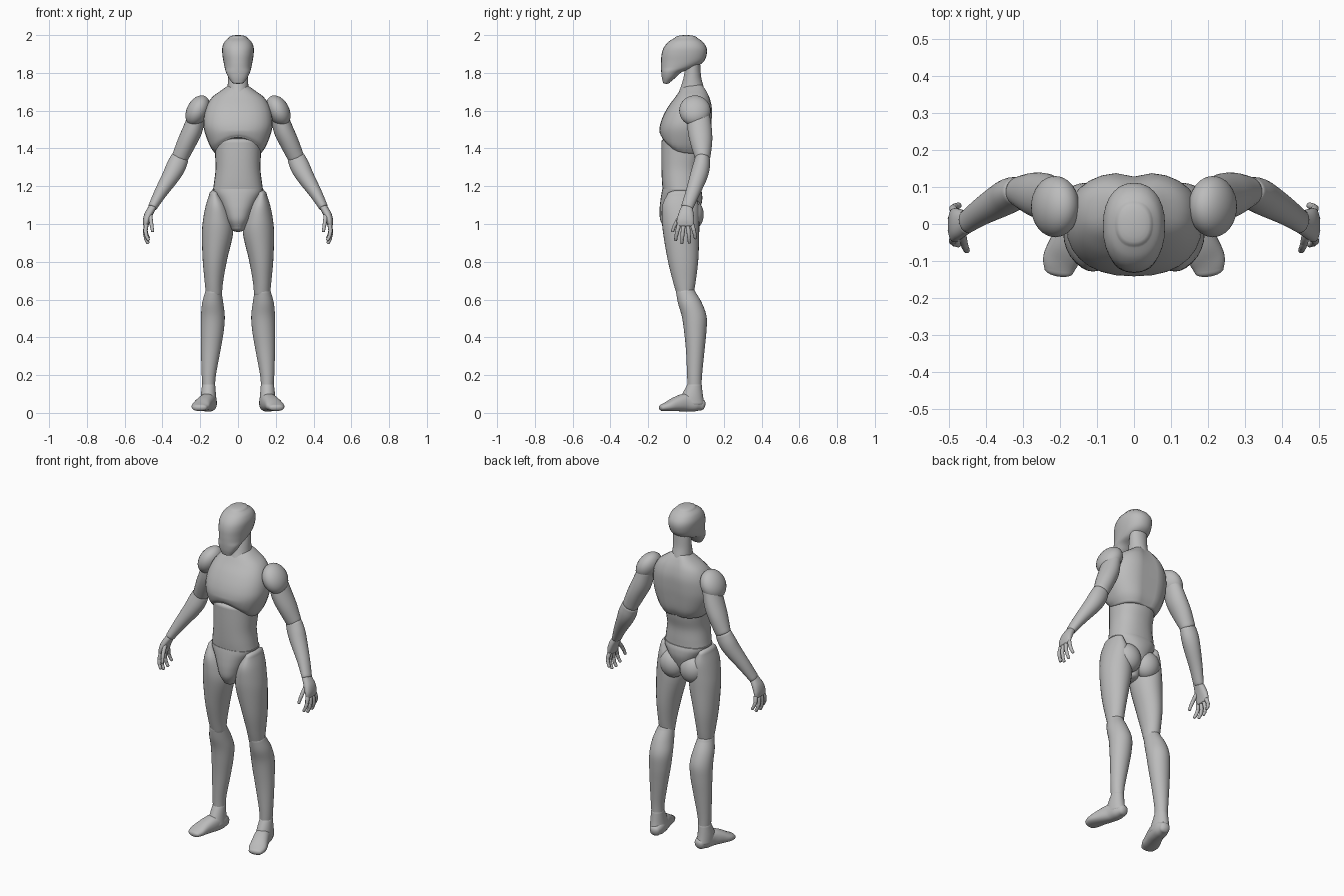
import bpy, bmesh, math
from mathutils import Vector, Matrix

if "Cube" in bpy.data.objects:
    bpy.data.objects.remove(bpy.data.objects["Cube"])

GREY = (0.5, 0.5, 0.5, 1)
mat = bpy.data.materials.new("plain grey")
mat.use_nodes = True
mat.diffuse_color = GREY
bsdf = mat.node_tree.nodes["Principled BSDF"]
bsdf.inputs["Base Color"].default_value = GREY
bsdf.inputs["Roughness"].default_value = 0.6
UP = Vector((0, 0, 1))
DEPTH = Vector((0, 1, 0))


def finish(name, bm):
    bmesh.ops.recalc_face_normals(bm, faces=bm.faces)
    mesh = bpy.data.meshes.new(name)
    bm.to_mesh(mesh)
    bm.free()
    mesh.materials.append(mat)
    obj = bpy.data.objects.new(name, mesh)
    bpy.context.collection.objects.link(obj)
    bpy.ops.object.select_all(action='DESELECT')
    obj.select_set(True)
    bpy.context.view_layer.objects.active = obj
    bpy.ops.object.shade_smooth_by_angle(angle=math.radians(50))


def smooth_path(rings, steps):
    """Catmull-Rom interpolation of whole ring tuples."""
    out = []
    for i in range(len(rings) - 1):
        a, b, c, d = (rings[max(0, min(len(rings) - 1, i + k))] for k in (-1, 0, 1, 2))
        for s in range(steps):
            t = s / steps
            out.append([q + t / 2 * (r - p + t * (2 * p - 5 * q + 4 * r - w + t * (3 * (q - r) + w - p)))
                        for p, q, r, w in zip(a, b, c, d)])
    return out + [list(rings[-1])]


def loft(name, rings, side=1, axis=None, hint=DEPTH, caps=(0.02, 0.02),
         power=1.0, segs=28, steps=5, shape=None):
    """Skin rings of (x, y, z, half width, half depth), with domed ends."""
    path = smooth_path(rings, steps)
    pts = [Vector(r[:3]) for r in path]
    last = len(path) - 1
    sections = []
    for i, r in enumerate(path):
        t = axis or (pts[min(i + 1, last)] - pts[max(i - 1, 0)]).normalized()
        sections.append((pts[i], t, r[3], r[4]))
    domes = []
    for (c, t, w, d), reach in ((sections[0], -caps[0]), (sections[-1], caps[1])):
        angles = [math.pi / 2 * k / 5 for k in range(1, 5)]
        domes.append([(c + t * reach * math.sin(a), t, w * math.cos(a), d * math.cos(a)) for a in angles])
    poles = [sections[0][0] - sections[0][1] * caps[0], sections[-1][0] + sections[-1][1] * caps[1]]
    sections = domes[0][::-1] + sections + domes[1]

    bm = bmesh.new()

    def vert(p):
        p = shape(p) if shape else p
        return bm.verts.new((p.x * side, p.y, p.z))

    loops = []
    for c, t, w, d in sections:
        u = (hint - t * hint.dot(t)).normalized()
        v = u.cross(t)
        loop = []
        for k in range(segs):
            a = math.tau * k / segs
            ca, sa = math.cos(a), math.sin(a)
            loop.append(vert(c + v * w * math.copysign(abs(ca) ** power, ca)
                             + u * d * math.copysign(abs(sa) ** power, sa)))
        loops.append(loop)
    ends = [vert(p) for p in poles]
    for k in range(segs):
        n = (k + 1) % segs
        for a, b in zip(loops, loops[1:]):
            bm.faces.new((a[k], a[n], b[n], b[k]))
        bm.faces.new((ends[0], loops[0][n], loops[0][k]))
        bm.faces.new((ends[1], loops[-1][k], loops[-1][n]))
    finish(name, bm)


def stack(name, slabs, **kw):
    """Upright loft from slabs of (z, x min, x max, y min, y max)."""
    rings = [((a + b) / 2, (c + d) / 2, z, (b - a) / 2, (d - c) / 2) for z, a, b, c, d in slabs]
    loft(name, rings, axis=UP, **kw)


def centred(slabs):
    return [(z, -w, w, a, b) for z, w, a, b in slabs]


def ellipsoid(name, centre, radii, side, tilt=0):
    bm = bmesh.new()
    m = (Matrix.Translation(centre) @ Matrix.Rotation(math.radians(tilt), 4, 'Y')
         @ Matrix.Diagonal((*radii, 1)))
    bmesh.ops.create_uvsphere(bm, u_segments=28, v_segments=18, radius=1, matrix=m)
    bmesh.ops.scale(bm, vec=(side, 1, 1), verts=bm.verts)
    finish(name, bm)


def clamp(v):
    return max(0.0, min(1.0, v))


def chest_shape(p):
    # raised rib arch in front, spine groove behind
    arch = clamp(1 - (p.x / 0.14) ** 2) * clamp(-p.y / 0.09) * clamp((1.5 - p.z) / 0.12)
    groove = 0.014 * math.exp(-(p.x / 0.035) ** 2) * clamp(p.y / 0.1)
    return Vector((p.x, p.y - groove, p.z + 0.085 * arch))


# Head and neck
stack("head", centred([
    (1.75, .032, -.122, -.085), (1.775, .05, -.128, -.055), (1.805, .064, -.131, -.02),
    (1.83, .071, -.132, .05), (1.86, .077, -.132, .094), (1.9, .083, -.129, .11),
    (1.935, .083, -.117, .108), (1.965, .071, -.092, .088), (1.985, .05, -.06, .06)]),
    caps=(0.008, 0.015), power=0.9)
stack("neck", centred([(1.69, .06, -.042, .1), (1.73, .055, -.026, .092),
                       (1.78, .053, -.012, .08), (1.85, .053, 0, .075)]))

# Torso
stack("chest", centred([
    (1.375, .125, -.128, .105), (1.42, .152, -.137, .125), (1.5, .18, -.141, .136),
    (1.56, .182, -.126, .141), (1.62, .168, -.095, .141), (1.67, .138, -.058, .13),
    (1.71, .085, -.03, .113), (1.735, .05, -.008, .098)]),
    caps=(0.006, 0.005), power=0.85, shape=chest_shape)
stack("abdomen", centred([
    (1.17, .134, -.122, .075), (1.22, .127, -.127, .075), (1.29, .119, -.13, .075),
    (1.36, .121, -.131, .09), (1.44, .125, -.13, .1)]), power=0.88)
stack("pelvis", centred([
    (.98, .038, -.115, .02), (1.02, .06, -.136, .05), (1.07, .08, -.14, .07),
    (1.12, .105, -.136, .085), (1.16, .129, -.13, .085), (1.185, .136, -.125, .078)]),
    caps=(0.022, 0.004), power=0.88)

for side, word in ((1, "left_"), (-1, "right_")):
    # Leg
    ellipsoid(word + "buttock", (.066, .03, 1.05), (.074, .064, .082), side, 12)
    stack(word + "thigh", [
        (.63, .085, .17, -.05, .04), (.7, .078, .177, -.07, .052), (.81, .058, .187, -.097, .065),
        (.95, .026, .191, -.121, .07), (1.03, .034, .184, -.128, .07),
        (1.1, .06, .17, -.125, .066), (1.155, .095, .153, -.1, .05)],
        side=side, caps=(0.02, 0.025))
    stack(word + "shin", [
        (.13, .122, .188, .008, .082), (.2, .117, .192, .006, .085), (.33, .093, .196, .0, .098),
        (.43, .076, .197, -.01, .108), (.51, .07, .196, -.022, .109), (.58, .078, .19, -.042, .085),
        (.64, .087, .174, -.053, .05)], side=side, caps=(0.01, 0.025))
    stack(word + "ankle", [(.05, .112, .198, -.04, .098), (.09, .116, .197, -.025, .09),
                           (.15, .121, .19, .007, .083)], side=side, caps=(.02, .01))
    loft(word + "foot", [
        (.147, .082, .042, .03, .03), (.152, .05, .05, .041, .043), (.162, 0, .055, .043, .048),
        (.181, -.05, .047, .046, .039), (.197, -.095, .035, .049, .026),
        (.203, -.125, .028, .04, .018)],
        side=side, hint=UP, caps=(0.02, 0.017), power=0.85)

    # Arm
    ellipsoid(word + "shoulder", (.213, .047, 1.6), (.058, .083, .086), side, -28)
    loft(word + "upper_arm", [
        (.215, .065, 1.58, .045, .06), (.24, .073, 1.5, .052, .064), (.272, .081, 1.43, .05, .058),
        (.306, .088, 1.355, .044, .042)], side=side)
    loft(word + "forearm", [
        (.31, .087, 1.345, .048, .04), (.33, .08, 1.3, .051, .046), (.357, .066, 1.25, .046, .046),
        (.41, .035, 1.165, .034, .038), (.452, .006, 1.09, .024, .032)], side=side,
        caps=(0.02, 0.008))

    # Hand: palm faces the body, fingers fan out and curl inward
    loft(word + "palm", [
        (.452, .004, 1.09, .021, .03), (.472, 0, 1.055, .022, .04), (.484, -.003, 1.02, .019, .046),
        (.488, -.003, .993, .014, .044)], side=side, axis=Vector((.2, 0, -1)).normalized(),
        caps=(.01, .008), power=0.85)
    fingers = {
        "index": [(.486, -.037, .995), (.49, -.046, .962), (.484, -.052, .935), (.474, -.055, .915)],
        "middle": [(.489, -.014, .988), (.493, -.018, .95), (.487, -.02, .92), (.477, -.022, .899)],
        "ring": [(.489, .01, .988), (.493, .014, .95), (.487, .017, .922), (.477, .018, .902)],
        "little": [(.485, .033, .995), (.489, .042, .965), (.483, .047, .942), (.474, .05, .925)],
        "thumb": [(.465, -.026, 1.045), (.46, -.05, 1.01), (.456, -.063, .985), (.452, -.071, .962)],
    }
    for finger, joints in fingers.items():
        for n, (a, b) in enumerate(zip(joints, joints[1:])):
            r = .0115 - .0012 * n
            loft(f"{word}{finger}_finger_joint_{n + 1}", [(*a, r, r), (*b, r * .92, r * .92)],
                 side=side, caps=(.005, .005), segs=12, steps=2)
